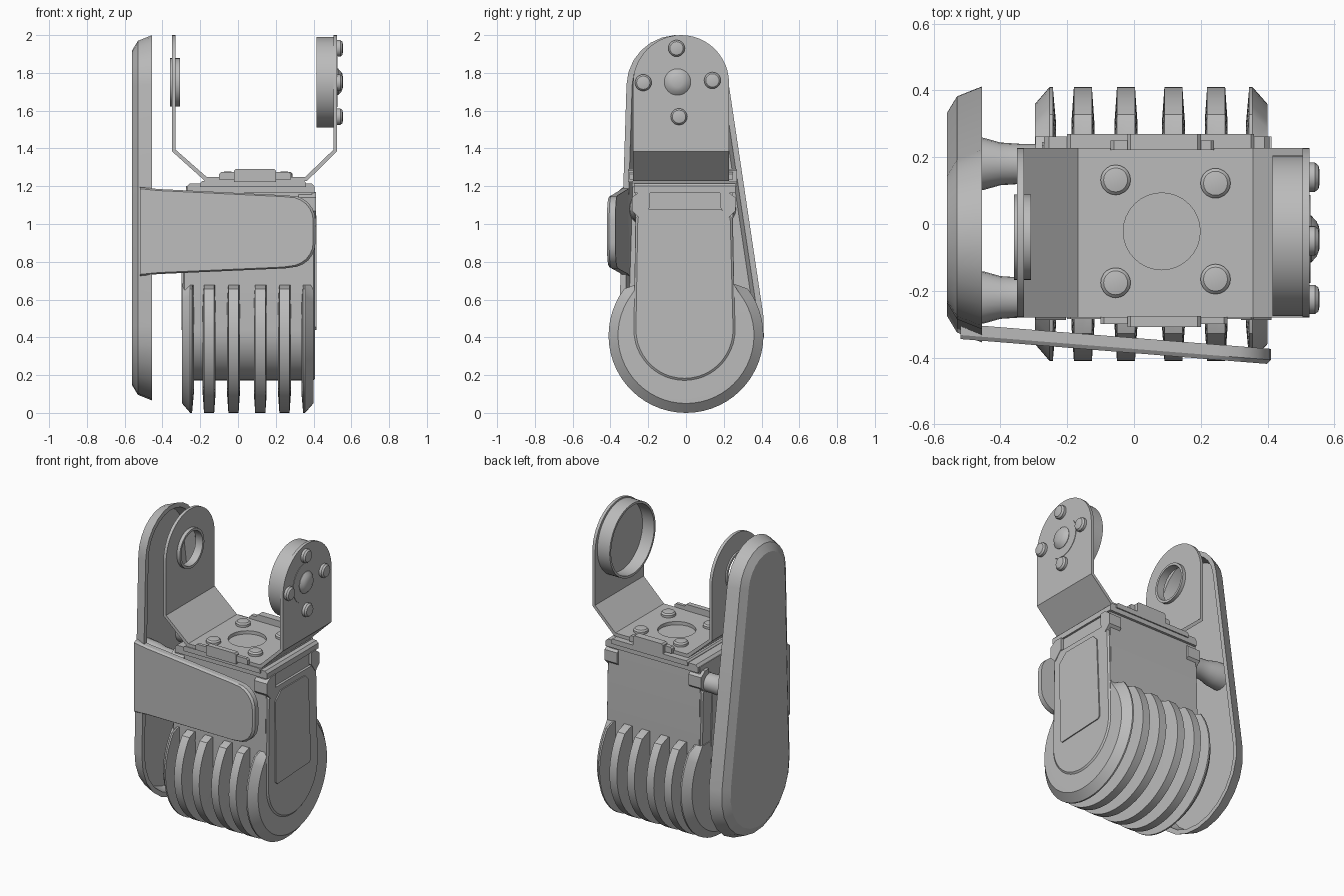
import bpy, bmesh
from math import sin, cos, pi, radians, atan2, acos, hypot

if "Cube" in bpy.data.objects:
    bpy.data.objects.remove(bpy.data.objects["Cube"])

grey = bpy.data.materials.new("plain grey")
grey.use_nodes = True
grey.diffuse_color = (0.5, 0.5, 0.5, 1)
grey.node_tree.nodes["Principled BSDF"].inputs["Base Color"].default_value = (0.5, 0.5, 0.5, 1)


def loft(name, rings, loop=False):
    """Skin equal-length rings of points; cap the ends or close the loop."""
    bm = bmesh.new()
    vs = [[bm.verts.new(p) for p in ring] for ring in rings]
    n = len(vs[0])
    pairs = list(zip(vs, vs[1:])) + ([(vs[-1], vs[0])] if loop else [])
    for a, b in pairs:
        for i in range(n):
            j = (i + 1) % n
            bm.faces.new((a[i], a[j], b[j], b[i]))
    if not loop:
        bm.faces.new(vs[0][::-1])
        bm.faces.new(vs[-1])
    bmesh.ops.recalc_face_normals(bm, faces=bm.faces)
    mesh = bpy.data.meshes.new(name)
    bm.to_mesh(mesh)
    bm.free()
    mesh.materials.append(grey)
    mesh.shade_smooth()
    mesh.set_sharp_from_angle(angle=radians(28))
    ob = bpy.data.objects.new(name, mesh)
    bpy.context.collection.objects.link(ob)
    return ob


def along_x(outline, x):
    return [(x, y, z) for y, z in outline]


def box(name, x0, x1, y0, y1, z0, z1, cut=0.0):
    """Box along y whose upper x corners are chamfered by cut."""
    prof = [(x0, z0), (x1, z0), (x1, z1 - cut), (x1 - cut, z1), (x0 + cut, z1), (x0, z1 - cut)]
    if not cut:
        prof = [(x0, z0), (x1, z0), (x1, z1), (x0, z1)]
    return loft(name, [[(x, y, z) for x, z in prof] for y in (y0, y1)])


def lathe(name, prof, c, axis="X", n=32, loop=False):
    """Turn (radius, offset) points about an axis through c."""
    rings = []
    for r, t in prof:
        ring = []
        for k in range(n):
            u, v = r * cos(2 * pi * k / n), r * sin(2 * pi * k / n)
            d = (t, u, v) if axis == "X" else (u, v, t)
            ring.append([p + q for p, q in zip(c, d)])
        rings.append(ring)
    return loft(name, rings, loop)


def boolean(ob, cutter, op):
    mod = ob.modifiers.new("cut", "BOOLEAN")
    mod.operation, mod.object, mod.solver = op, cutter, "EXACT"
    bpy.context.view_layer.objects.active = ob
    bpy.ops.object.modifier_apply(modifier=mod.name)
    bpy.data.objects.remove(cutter)


# Side panel: teardrop shell, hollow on the inner side
def teardrop(inset, n=12):
    (y0, z0, r0), (y1, z1, r1) = (0.03, 0.45, 0.385 - inset), (-0.045, 1.73, 0.27 - inset)
    d = atan2(z1 - z0, y1 - y0)
    b = acos((r0 - r1) / hypot(y1 - y0, z1 - z0))
    top = [d - b + 2 * b * k / n for k in range(n + 1)]
    low = [d + b + 2 * (pi - b) * k / n for k in range(n + 1)]
    return ([(y1 + r1 * cos(a), z1 + r1 * sin(a)) for a in top]
            + [(y0 + r0 * cos(a), z0 + r0 * sin(a)) for a in low])


loft("side_panel", [along_x(teardrop(i), x) for i, x in
                    ((0.05, -0.525), (0.03, -0.455), (0, -0.455), (0.03, -0.53), (0.08, -0.56))])

# Front arm: slanted plate with a rounded free end
arm = [(-0.52, 0.725), (-0.42, 0.735), (0.25, 0.765)]
arm += [(0.28 + 0.13 * cos(a), 0.9 + 0.13 * sin(a)) for a in [radians(d) for d in range(-75, 1, 15)]]
arm += [(0.28 + 0.13 * cos(a), 1.02 + 0.13 * sin(a)) for a in [radians(d) for d in range(0, 76, 15)]]
arm += [(0.25, 1.152), (-0.42, 1.185), (-0.52, 1.195)]


def arm_ring(depth, shrink):
    return [(x - (shrink if x > 0 else 0), -0.35 - 0.08 * (x + 0.45) + depth,
             0.96 + (z - 0.96) * (1 - 3 * shrink)) for x, z in arm]


loft("front_arm", [arm_ring(0.045, 0), arm_ring(0.012, 0), arm_ring(0, 0.012)])

# Struts joining the panel to the body
for side, y in (("back", 0.18), ("front", -0.22)):
    lathe(side + "_strut", [(0.085, -0.53), (0.078, -0.45), (0.064, -0.4), (0.06, -0.34), (0.06, -0.25)],
          (0, y, 1.08), n=20)


# Motor body: rounded below, square above
def capsule(half, top, cut, cy=-0.008, n=24):
    pts = [(cy + half * cos(a), 0.44 + half * sin(a)) for a in [-pi + pi * k / n for k in range(n + 1)]]
    return pts + [(cy + half - 0.015, top - cut), (cy + half - 0.015 - cut, top),
                  (cy - half + 0.01 + cut, top), (cy - half + 0.01, top - cut)]


loft("motor_body", [along_x(capsule(0.268, 1.2, 0.01), x) for x in (-0.275, 0.392)])
panel = [(-0.18, 0.44), (0.155, 0.455), (0.17, 0.47), (0.145, 1.01), (0.11, 1.045),
         (-0.14, 1.045), (-0.2, 0.99), (-0.195, 0.455)]
for side, s, x in (("left", 1, 0.39), ("right", -1, -0.273)):
    loft(side + "_end_cap", [along_x(capsule(h, 1.08, 0.05), x + s * t)
                             for h, t in ((0.268, 0), (0.268, 0.01), (0.257, 0.018))])
    loft(side + "_end_panel", [along_x(panel, x + s * t) for t in (0, 0.025)])
    # Corner lugs and rail at the top of each end
    for end, y0, y1 in (("front", -0.287, -0.19), ("back", 0.18, 0.262)):
        outer, inner = (y0, y1) if y0 < 0 else (y1, y0)
        d = 0.04 if y0 < 0 else -0.04
        lug = [(outer, 1.07), (outer + d, 1.03), (inner, 1.09), (inner, 1.17), (outer + d, 1.17), (outer, 1.14)]
        loft(f"{side}_{end}_lug", [along_x(lug, x + s * t) for t in (-0.07, 0.022)])
box("top_cover", -0.27, 0.405, -0.275, 0.262, 1.165, 1.215, 0.015)
box("top_flange", -0.2, 0.36, -0.285, 0.27, 1.195, 1.228, 0.01)


# Cooling fins wrapped round the lower body
def fin(r, n=40):
    a0 = -radians(37)
    arc = [a0 * -1 - (pi + 2 * radians(37)) * k / n for k in range(n + 1)]
    pts = [(r * cos(a), 0.41 + r * sin(a)) for a in arc]
    return pts + [(-0.25, 0.685), (0.25, 0.685)]


fins = (-0.268, -0.153, -0.024, 0.118, 0.246, 0.37)
for i, x in enumerate(fins):
    lo = 0.35 if i == 0 else 0.41
    hi = 0.35 if i == len(fins) - 1 else 0.41
    steps = [(0.31, -0.034), (lo, -0.027), (0.41, 0.0), (hi, 0.027), (0.31, 0.034)]
    if i == 0:
        steps = [(0.31, -0.029), (0.36, -0.028), (0.41, 0.015), (0.41, 0.025), (0.31, 0.034)]
    elif i == len(fins) - 1:
        steps = [(0.31, -0.034), (0.41, -0.025), (0.41, -0.015), (0.36, 0.029), (0.31, 0.03)]
    loft(f"fin_{i + 1}", [along_x(fin(r), x + t) for r, t in steps])

# U bracket: bent sheet trimmed to rounded ears
outer = [(-0.35, 2.05), (-0.35, 1.385), (-0.175, 1.228), (0.365, 1.228), (0.525, 1.385), (0.525, 2.05)]
inner = [(0.505, 2.05), (0.505, 1.393), (0.357, 1.25), (-0.167, 1.25), (-0.33, 1.393), (-0.33, 2.05)]
bracket = loft("u_bracket", [[(x, y, z) for x, z in outer + inner] for y in (-0.28, 0.228)])
ear = [(-0.28, 1.1), (0.228, 1.1)]
ear += [(-0.026 + 0.254 * cos(pi * k / 24), 1.746 + 0.254 * sin(pi * k / 24)) for k in range(25)]
boolean(bracket, loft("trim", [along_x(ear, x) for x in (-0.6, 0.6)]), "INTERSECT")
boolean(bracket, lathe("base_hole", [(0.115, -0.1), (0.115, 0.1)], (0.083, -0.022, 1.24), "Z"), "DIFFERENCE")
boolean(bracket, lathe("ear_hole", [(0.112, -0.1), (0.112, 0.1)], (-0.34, -0.04, 1.75)), "DIFFERENCE")
bracket.data.shade_smooth()
bracket.data.set_sharp_from_angle(angle=radians(28))

# Bearing ring and open cup on the bracket ears
lathe("bearing_ring", [(0.112, -0.36), (0.128, -0.36), (0.128, -0.308), (0.112, -0.308)],
      (0, -0.04, 1.75), loop=True)
lathe("drive_cup", [(0.225, 0.5), (0.225, 0.415), (0.24, 0.415), (0.24, 0.508)], (0, -0.035, 1.75), n=48)

# Screws on the left ear and the base
dome = [(1, 0), (1, 0.6), (0.8, 0.9), (0.4, 1)]
lathe("hub_washer", [(0.132, 0.52), (0.132, 0.528)], (0, -0.045, 1.752))
lathe("hub_screw", [(0.07 * r, 0.52 + 0.036 * t) for r, t in ((1, 0), (1, 0.3), (0.75, 0.75), (0.4, 1))],
      (0, -0.045, 1.752))
for i, (y, z) in enumerate(((-0.05, 1.93), (-0.226, 1.748), (0.14, 1.76), (-0.037, 1.568))):
    lathe(f"ear_screw_{i + 1}", [(0.044 * r, 0.52 + 0.036 * t) for r, t in dome], (0, y, z), n=20)
for i, (x, y) in enumerate(((-0.055, 0.132), (0.244, 0.122), (-0.055, -0.176), (0.244, -0.165))):
    lathe(f"base_screw_{i + 1}", [(0.045 * r, 0.03 * t) for r, t in dome], (x, y, 1.247), "Z", n=20)

# Clips along the front and back edges of the bracket
box("front_clip", -0.02, 0.2, -0.308, -0.275, 1.222, 1.292, 0.01)
box("front_clip_bar", -0.1, 0.28, -0.3, -0.278, 1.235, 1.275, 0.01)
box("back_clip", -0.02, 0.2, 0.222, 0.27, 1.222, 1.292, 0.01)
box("back_clip_bar", -0.07, 0.24, 0.222, 0.25, 1.235, 1.275, 0.01)
